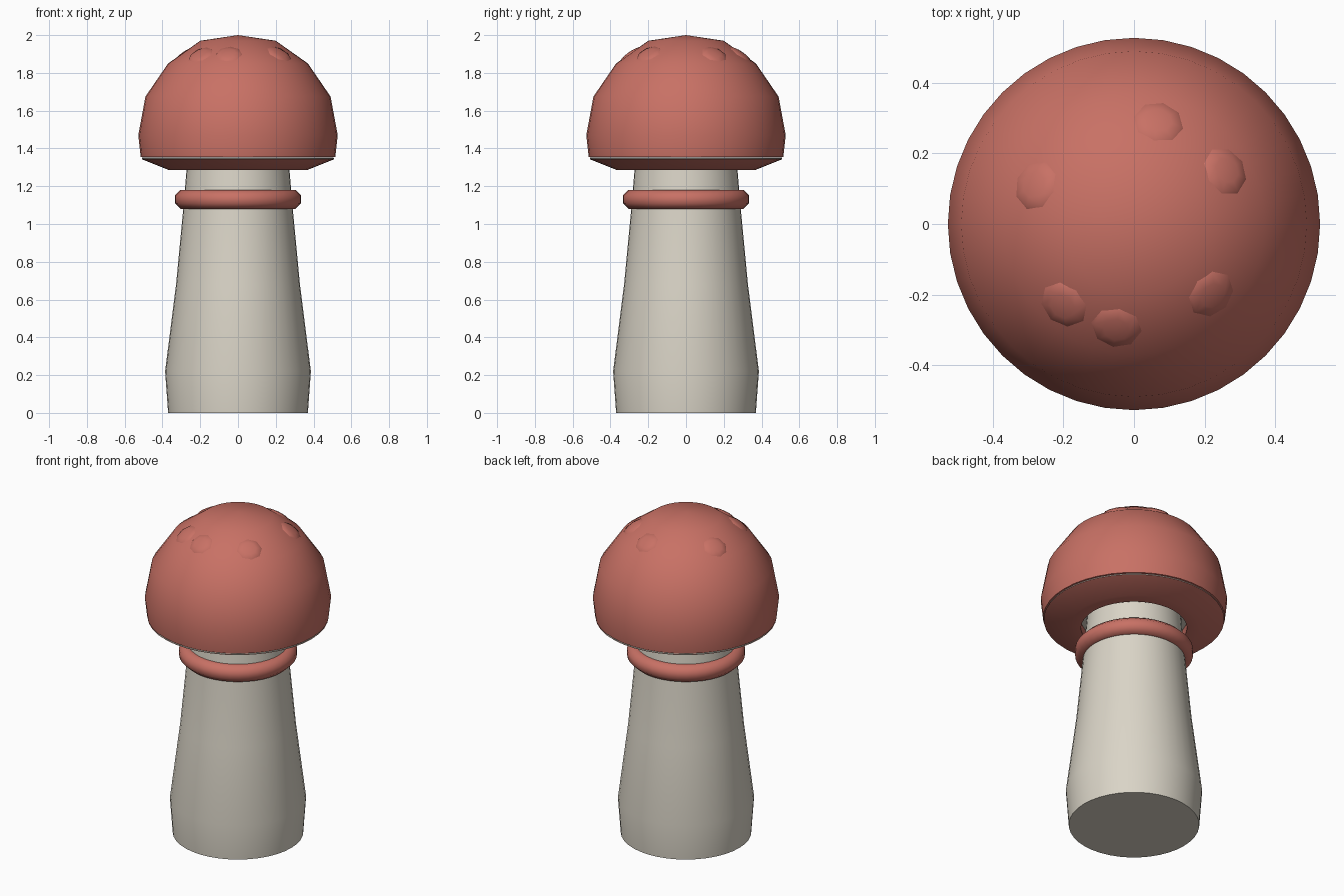
import bpy, bmesh, math
from mathutils import Vector

cube = bpy.data.objects.get("Cube")
if cube:
    bpy.data.objects.remove(cube)


def material(name, rgb):
    m = bpy.data.materials.new(name)
    m.use_nodes = True
    m.diffuse_color = (*rgb, 1)
    m.node_tree.nodes["Principled BSDF"].inputs["Base Color"].default_value = (*rgb, 1)
    return m


RED = material("cap red", (0.58, 0.165, 0.13))
CREAM = material("stem cream", (0.70, 0.66, 0.57))


def lathe(name, profile, mat, closed=False, steps=40, angle=50):
    """Spin an (r, z) profile around the z axis."""
    bm = bmesh.new()
    vs = [bm.verts.new((r, 0, z)) for r, z in profile]
    es = [bm.edges.new(p) for p in zip(vs, vs[1:])]
    if closed:
        es.append(bm.edges.new((vs[-1], vs[0])))
    bmesh.ops.spin(bm, geom=vs + es, cent=(0, 0, 0), axis=(0, 0, 1),
                   angle=math.tau, steps=steps)
    bmesh.ops.remove_doubles(bm, verts=bm.verts, dist=0.0005)
    bmesh.ops.recalc_face_normals(bm, faces=bm.faces)
    return finish(name, bm, mat, angle)


def finish(name, bm, mat, angle):
    me = bpy.data.meshes.new(name)
    bm.to_mesh(me)
    bm.free()
    me.materials.append(mat)
    ob = bpy.data.objects.new(name, me)
    bpy.context.collection.objects.link(ob)
    bpy.ops.object.select_all(action="DESELECT")
    ob.select_set(True)
    bpy.context.view_layer.objects.active = ob
    bpy.ops.object.shade_smooth_by_angle(angle=math.radians(angle))
    return ob


# Stem, running up into the cap
lathe("stem", [(0, 0), (0.37, 0), (0.386, 0.22), (0.328, 0.68),
               (0.29, 1.08), (0.268, 1.34), (0, 1.34)], CREAM)

# Collar around the stem: a ring with an eight-sided section
section = [(0.284 + 0.054 * math.cos(a), 1.13 + 0.054 * math.sin(a))
           for a in (math.tau * (i + 0.5) / 8 for i in range(8))]
lathe("collar", section, RED, closed=True)

# Cap dome
lathe("cap", [(0, 2.0), (0.2, 1.97), (0.37, 1.85), (0.49, 1.675),
              (0.528, 1.47), (0.515, 1.355), (0.5, 1.352), (0, 1.352)], RED)

# Pale gill disc between the dome and the underside lip
lathe("gills", [(0, 1.35), (0.509, 1.35), (0.509, 1.343), (0, 1.343)], CREAM)

# Underside lip, open around the stem
lathe("cap_underside", [(0.512, 1.344), (0.37, 1.287), (0.30, 1.287),
                        (0.30, 1.344)], RED, closed=True)

# Low warts lying on the dome
for i, (x, y) in enumerate([(-0.28, 0.11), (-0.2, -0.23), (-0.05, -0.295),
                            (0.22, -0.2), (0.26, 0.15), (0.07, 0.29)]):
    r = math.hypot(x, y)
    normal = Vector((0.577 * x / r, 0.577 * y / r, 0.817))
    bm = bmesh.new()
    bmesh.ops.create_uvsphere(bm, u_segments=8, v_segments=6, radius=0.075)
    bmesh.ops.scale(bm, vec=(1, 1, 0.25), verts=bm.verts)
    ob = finish(f"cap_wart_{i + 1}", bm, RED, 40)
    ob.rotation_euler = normal.to_track_quat("Z", "Y").to_euler()
    height = 1.97 - (r - 0.2) * 0.12 / 0.17
    ob.location = Vector((x, y, height)) - normal * 0.008
